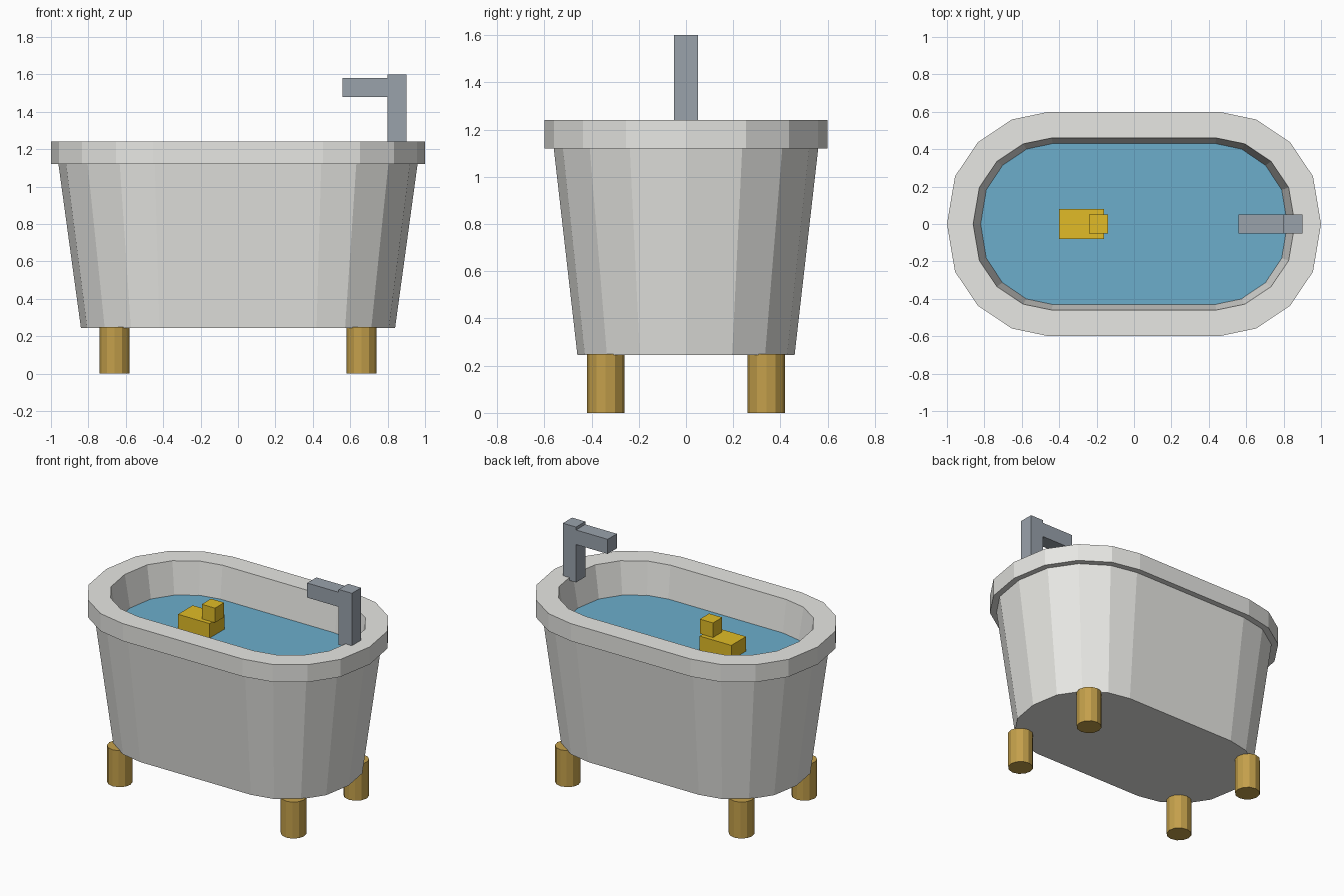
import bpy, bmesh

if "Cube" in bpy.data.objects:
    bpy.data.objects.remove(bpy.data.objects["Cube"])

def material(name, rgb):
    m = bpy.data.materials.new(name)
    m.diffuse_color = (*rgb, 1)
    m.use_nodes = True
    m.node_tree.nodes["Principled BSDF"].inputs["Base Color"].default_value = m.diffuse_color
    return m

ENAMEL = material("enamel", (0.8, 0.8, 0.77))
BRASS = material("brass", (0.55, 0.35, 0.07))
WATER = material("water", (0.15, 0.42, 0.6))
STEEL = material("steel", (0.32, 0.36, 0.41))
YELLOW = material("yellow", (0.75, 0.5, 0.02))

# Quarter of the faceted oblong outline, as fractions of the end cap
CAP = [(1, 0), (0.921, 0.425), (0.697, 0.728), (0.364, 0.931), (0, 1)]

def outline(a, b, c):
    """Oblong with half length a, half width b and straight sides to +-c."""
    q = [(c + (a - c) * u, b * v) for u, v in CAP]
    half = q + [(-x, y) for x, y in reversed(q)]
    return half + [(x, -y) for x, y in reversed(half[1:-1])]

def finish(name, bm, mat):
    bmesh.ops.recalc_face_normals(bm, faces=bm.faces)
    me = bpy.data.meshes.new(name)
    bm.to_mesh(me)
    bm.free()
    me.materials.append(mat)
    ob = bpy.data.objects.new(name, me)
    bpy.context.collection.objects.link(ob)
    return ob

def loft(name, rings, mat):
    """Skin a list of (a, b, c, z) oblong rings and cap both ends."""
    bm = bmesh.new()
    loops = [[bm.verts.new((x, y, z)) for x, y in outline(a, b, c)] for a, b, c, z in rings]
    for lo, hi in zip(loops, loops[1:]):
        for i in range(len(lo)):
            j = (i + 1) % len(lo)
            bm.faces.new((lo[i], lo[j], hi[j], hi[i]))
    bm.faces.new(loops[0])
    if len(loops) > 1:
        bm.faces.new(loops[-1])
    return finish(name, bm, mat)

def box(name, lo, hi, mat):
    bm = bmesh.new()
    bmesh.ops.create_cube(bm, size=1)
    for v in bm.verts:
        v.co = [(l + h) / 2 + k * (h - l) for l, h, k in zip(lo, hi, v.co)]
    return finish(name, bm, mat)

# Tub: tapered body, overhanging rim, hollow inside
loft("tub", [(0.84, 0.46, 0.42, 0.245), (0.96, 0.56, 0.445, 1.12),
             (1.0, 0.6, 0.455, 1.12), (1.0, 0.6, 0.455, 1.24),
             (0.86, 0.46, 0.44, 1.24), (0.70, 0.34, 0.42, 0.35)], ENAMEL)

# Water surface
loft("water", [(0.82, 0.43, 0.436, 1.02)], WATER)

# Feet
for sx, side in ((-1, "left"), (1, "right")):
    for sy, end in ((-1, "front"), (1, "back")):
        bm = bmesh.new()
        bmesh.ops.create_cone(bm, cap_ends=True, segments=12, radius1=0.08, radius2=0.08, depth=0.25)
        foot = finish(f"{end}_{side}_foot", bm, BRASS)
        foot.location = (sx * 0.66, sy * 0.34, 0.125)

# Tap
box("tap_post", (0.8, -0.05, 1.22), (0.9, 0.05, 1.6), STEEL)
box("tap_spout", (0.56, -0.05, 1.48), (0.82, 0.05, 1.58), STEEL)

# Bath toy
box("toy_body", (-0.4, -0.08, 1.0), (-0.16, 0.08, 1.12), YELLOW)
box("toy_head", (-0.24, -0.05, 1.12), (-0.14, 0.05, 1.22), YELLOW)
